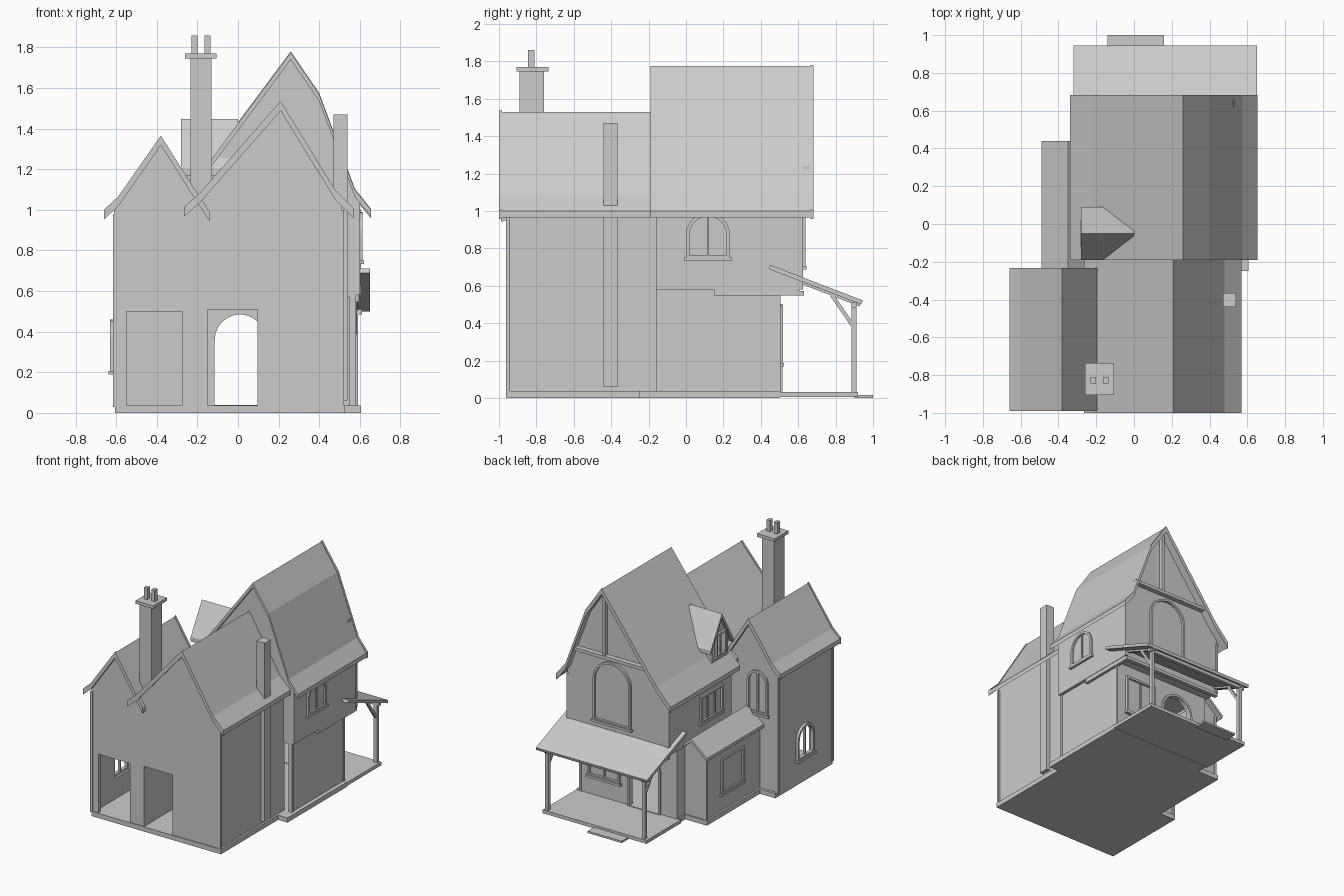
import bpy, bmesh, math

if "Cube" in bpy.data.objects:
    bpy.data.objects.remove(bpy.data.objects["Cube"])


def mesh(name, verts, faces):
    bm = bmesh.new()
    vs = [bm.verts.new(v) for v in verts]
    for f in faces:
        bm.faces.new([vs[i] for i in f])
    bmesh.ops.recalc_face_normals(bm, faces=bm.faces)
    me = bpy.data.meshes.new(name)
    bm.to_mesh(me)
    bm.free()
    ob = bpy.data.objects.new(name, me)
    bpy.context.collection.objects.link(ob)
    return ob


def place(p, axis, d):
    # axis 'y': profile in x,z; axis 'x': profile in y,z
    return (p[0], d, p[1]) if axis == 'y' else (d, p[0], p[1])


def prism(name, pts, axis, a, b):
    n = len(pts)
    verts = [place(p, axis, d) for d in (a, b) for p in pts]
    faces = [range(n), range(n, 2 * n)]
    faces += [(i, (i + 1) % n, n + (i + 1) % n, n + i) for i in range(n)]
    return mesh(name, verts, faces)


def rect(x0, x1, z0, z1):
    return [(x0, z0), (x1, z0), (x1, z1), (x0, z1)]


def arch(x0, x1, z0, z1, n=12):
    r, c = (x1 - x0) / 2, (x0 + x1) / 2
    return [(x0, z0), (x1, z0)] + [(c + r * math.cos(math.pi * i / n),
            z1 - r + r * math.sin(math.pi * i / n)) for i in range(n + 1)]


def box(name, x0, x1, y0, y1, z0, z1):
    return prism(name, rect(x0, x1, z0, z1), 'y', y0, y1)


def bar(name, p, q, w, axis, a, b):
    # straight timber between two profile points
    dx, dz = q[0] - p[0], q[1] - p[1]
    l = math.hypot(dx, dz)
    ox, oz = -dz / l * w / 2, dx / l * w / 2
    return prism(name, [(p[0] + ox, p[1] + oz), (q[0] + ox, q[1] + oz),
                        (q[0] - ox, q[1] - oz), (p[0] - ox, p[1] - oz)], axis, a, b)


def frame(name, shape, x0, x1, z0, z1, axis, a, b, t=0.018, mullions=1):
    # ring-shaped surround with upright bars
    o, i = shape(x0, x1, z0, z1), shape(x0 + t, x1 - t, z0 + t, z1 - t)
    n = len(o)
    verts = [place(p, axis, d) for d in (a, b) for loop in (o, i) for p in loop]
    faces = []
    for k in range(n):
        m = (k + 1) % n
        for r, s in ((0, 1), (2, 3), (0, 2), (1, 3)):
            faces.append((r * n + k, r * n + m, s * n + m, s * n + k))
    mesh(name, verts, faces)
    for k in range(mullions):
        c = x0 + (x1 - x0) * (k + 1) / (mullions + 1)
        prism(name + "_mullion", rect(c - .006, c + .006, z0 + t / 2, z1 - t / 2), axis,
              a + (b - a) * .1, a + (b - a) * .7)
    s = .01
    prism(name + "_sill", rect(x0 - s, x1 + s, z0 - .012, z0 + .006), axis, a, b + (b - a) * .3)


def cut(ob, cutters):
    for c in cutters:
        c.hide_render = True
        m = ob.modifiers.new("cut", 'BOOLEAN')
        m.operation, m.solver, m.object = 'DIFFERENCE', 'EXACT', c
        bpy.context.view_layer.objects.active = ob
        bpy.ops.object.modifier_apply(modifier=m.name)
        bpy.data.objects.remove(c)


def roof(name, pts, y0, y1, t=0.035):
    return prism(name, pts + [(x, z - t) for x, z in reversed(pts)], 'y', y0, y1)


def gable_wall(name, x0, x1, z0, z1, top, y0, y1):
    pts = [(x0, z0), (x1, z0), (x1, z1)] + [(x, z - .02) for x, z in reversed(top)] + [(x0, z1)]
    return prism(name, pts, 'y', y0, y1)


# Roof profiles, left eave to right eave
front_top = [(-.265, 1.01), (-.19, 1.075), (.21, 1.53), (.48, 1.09), (.57, 1.0)]
left_top = [(-.66, .995), (-.59, 1.06), (-.38, 1.36), (-.2, 1.075), (-.14, .985)]
main_top = [(-.34, 1.0), (-.22, 1.13), (.26, 1.775), (.40, 1.57), (.575, 1.1), (.655, 1.0)]
annex_top = [(-.49, .545), (-.35, .665), (-.21, .545)]

# Front wing, hollow, with wide front opening
front = gable_wall("front_wing_walls", -.2, .51, .03, 1.02, front_top[1:-1], -.955, -.15)
cut(front, [box("c", -.175, .485, -.93, 0, .036, .97),
            box("c", -.15, .095, -1.1, -.8, .036, .51)])

# Left wing
left = gable_wall("left_wing_walls", -.61, -.15, .03, 1.0, left_top[1:-1], -.955, -.27)
cut(left, [box("c", -.585, -.175, -.93, -.295, .036, .97),
           box("c", -.55, -.275, -1.1, -.8, .036, .5),
           prism("c", arch(-.7, -.51, .2, .45), 'x', -.7, -.5)])

# Main block: lower storey and overhanging upper storey
lower = box("lower_storey_walls", -.27, .575, -.155, .5, .03, .59)
cut(lower, [box("c", -.245, .55, -.4, .475, .036, .57),
            prism("c", arch(-.115, .135, .036, .485), 'y', .3, .7)])
gable_wall("upper_storey_walls", -.285, .6, .58, 1.03,
           [(-.22, 1.13), (.26, 1.775), (.40, 1.57), (.575, 1.1)], -.16, .62)

# Side annex
gable_wall("annex_walls", -.455, -.23, .03, .56, [(-.35, .665)], -.28, .4)

# Roofs
roof("front_wing_roof", front_top, -1.0, -.15)
roof("left_wing_roof", left_top, -.985, -.245)
roof("main_roof", main_top, -.19, .67)
roof("annex_roof", annex_top, -.28, .44, .025)

# Barge boards on gable ends
for nm, prof, y0, y1 in (("front", front_top, -1.0, -.985), ("left_front", left_top, -.99, -.975),
                         ("left_back", left_top, -.25, -.232), ("main_back", main_top, .665, .683)):
    roof(nm + "_barge_board", [(x, z + .006) for x, z in prof], y0, y1, .048)

# Dormer on the left slope
dormer = prism("dormer_walls", [(-.15, 1.03), (.05, 1.03), (.05, 1.24), (-.05, 1.42), (-.15, 1.24)],
               'x', -.26, 0)
cut(dormer, [box("c", -.4, -.2, -.1, 0, 1.13, 1.29)])
prism("dormer_roof", [(-.19, 1.205), (-.05, 1.447), (.09, 1.205), (.09, 1.17), (-.05, 1.412), (-.19, 1.17)],
      'x', -.28, .0)
frame("dormer_window", rect, -.11, .01, 1.12, 1.3, 'x', -.255, -.278, .014)

# Chimneys
box("chimney_stack", -.235, -.13, -.89, -.76, .95, 1.75)
box("chimney_cap", -.26, -.105, -.905, -.735, 1.745, 1.77)
for x in (-.23, -.165):
    box("chimney_pot", x, x + .03, -.845, -.81, 1.765, 1.86)
box("side_chimney", .47, .54, -.44, -.365, .06, 1.47)

# Plinths, porch floor and step
for x0, x1, y0, y1 in ((-.605, .525, -.962, -.25), (-.47, -.2, -.27, .41), (-.28, .607, -.25, .5)):
    box("plinth", x0, x1, y0, y1, 0, .037)
box("porch_floor", -.3, .607, .49, .92, .006, .033)
box("porch_step", -.14, .16, .9, 1.0, 0, .015)

# Porch roof, posts and braces
prism("porch_roof", [(.45, .712), (.945, .522), (.938, .5), (.442, .69)], 'x', -.32, .65)
box("porch_beam", -.3, .61, .885, .912, .485, .512)
for x, s in ((-.28, 1), (.565, -1)):
    box("porch_post", x, x + .027, .885, .912, .03, .51)
    bar("porch_brace", (.89, .39), (.78, .55), .02, 'x', x + .004, x + .022)
    bar("porch_rafter", (.5, .665), (.93, .5), .02, 'x', x + .002, x + .025)

# Timber trim on the main block
box("side_jetty_beam", .57, .597, .15, .61, .547, .582)
box("back_jetty_beam", -.28, .597, .6, .632, .547, .572)
box("collar_beam", -.13, .53, .62, .66, 1.215, 1.24)
box("king_post", .25, .272, .62, .65, 1.23, 1.72)
for x0, y0, z0, z1 in ((.502, -.962, .03, 1.0), (.585, .605, .58, 1.0), (-.29, .605, .58, 1.0),
                       (.562, .485, .03, .58), (.562, -.16, .03, .58), (-.617, -.962, .03, .98),
                       (-.617, -.283, .03, .98), (-.462, .385, .03, .54)):
    box("corner_post", x0, x0 + .02, y0, y0 + .02, z0, z1)

# Windows and door surround
frame("gable_arched_window", arch, .04, .37, .7, 1.19, 'y', .615, .638, .016, 0)
frame("right_arched_window", arch, 0, .235, .745, .99, 'x', .595, .614)
frame("left_wing_side_window", arch, -.71, -.5, .2, .46, 'x', -.6, -.63)
frame("left_wing_back_window", arch, -.53, -.35, .62, .96, 'y', -.275, -.255)
frame("upper_left_window", rect, -.04, .24, .69, .9, 'x', -.28, -.3, .016, 2)
frame("annex_window", rect, -.06, .22, .17, .45, 'x', -.45, -.467, .018, 0)
frame("porch_window", rect, .22, .5, .18, .49, 'y', .495, .518)
frame("door_surround", arch, -.133, .153, .02, .503, 'y', .495, .515, .018, 0)
